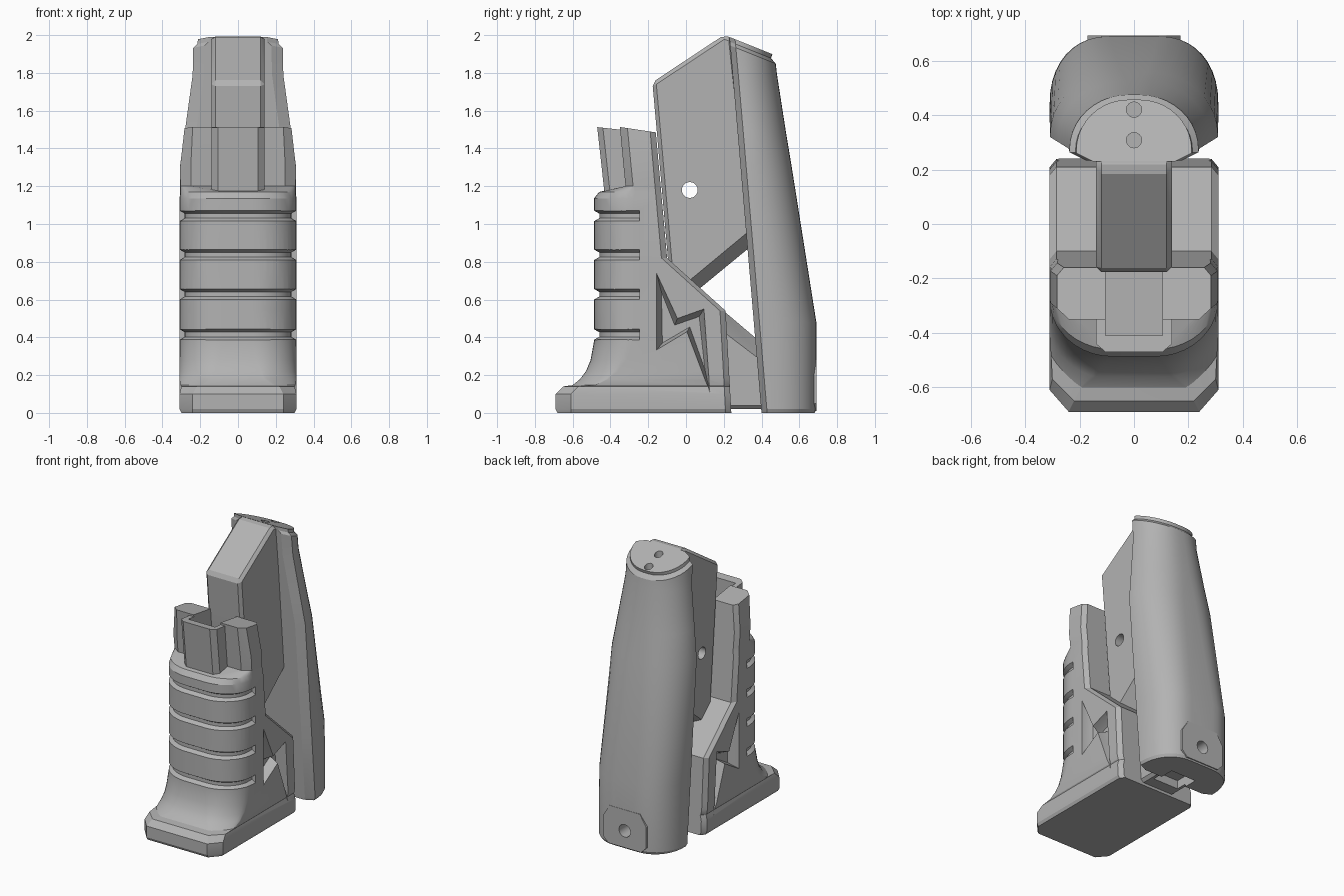
import bpy, bmesh, math

cube = bpy.data.objects.get("Cube")
if cube:
    bpy.data.objects.remove(cube, do_unlink=True)

grey = bpy.data.materials.new("matte grey")
grey.use_nodes = True
grey.diffuse_color = (0.45, 0.45, 0.45, 1)
grey.node_tree.nodes["Principled BSDF"].inputs["Base Color"].default_value = (0.45, 0.45, 0.45, 1)


def loft(name, rings):
    """Skin a stack of equal-length point loops and cap both ends."""
    bm = bmesh.new()
    loops = [[bm.verts.new(p) for p in ring] for ring in rings]
    n = len(loops[0])
    for a, b in zip(loops, loops[1:]):
        for i in range(n):
            j = (i + 1) % n
            bm.faces.new((a[i], a[j], b[j], b[i]))
    bm.faces.new(loops[0][::-1])
    bm.faces.new(loops[-1])
    bmesh.ops.recalc_face_normals(bm, faces=bm.faces)
    mesh = bpy.data.meshes.new(name)
    bm.to_mesh(mesh)
    bm.free()
    mesh.materials.append(grey)
    ob = bpy.data.objects.new(name, mesh)
    bpy.context.collection.objects.link(ob)
    return ob


def place(pts, axis, a):
    order = {"x": lambda p, q: (a, p, q), "y": lambda p, q: (p, a, q), "z": lambda p, q: (p, q, a)}
    return [order[axis](p, q) for p, q in pts]


def prism(name, pts, axis, a, b):
    return loft(name, [place(pts, axis, a), place(pts, axis, b)])


def circle(p, q, r, n=24):
    return [(p + r * math.cos(math.tau * i / n), q + r * math.sin(math.tau * i / n)) for i in range(n)]


def mirrored(half):
    return half + [(-x, y) for x, y in half[::-1]]


def arc(yr, d, w, depth, flat, power, steps=10):
    """Half of a rounded end, from the side to the middle."""
    pts = []
    for i in range(steps + 1):
        t = i / steps * math.pi / 2
        c, s = max(math.cos(t), 0) ** (2 / power), math.sin(t) ** (2 / power)
        pts.append((flat + (w - flat) * c, yr - d * depth * (1 - s)))
    return pts


def section(z, yr, yf, w, depth, flat, power, chamfer, tilt=0):
    """Plan loop with a rounded end at yr and a chamfered flat end at yf."""
    d = 1 if yr > yf else -1
    half = [(w - chamfer[0], yf), (w, yf + d * chamfer[1])] + arc(yr, d, w, depth, flat, power)
    return [(x, y, z + tilt * (y - yf)) for x, y in mirrored(half)]


def apply_modifiers(ob):
    bpy.ops.object.select_all(action="DESELECT")
    bpy.context.view_layer.objects.active = ob
    ob.select_set(True)
    for m in list(ob.modifiers):
        bpy.ops.object.modifier_apply(modifier=m.name)


def cut(ob, *cutters):
    for c in cutters:
        m = ob.modifiers.new("cut", "BOOLEAN")
        m.operation = "DIFFERENCE"
        m.solver = "EXACT"
        m.object = c
        c.hide_render = True
    apply_modifiers(ob)


def back_line(z):
    """Rear edge of the front body at a height."""
    line = [(0, 0.24), (0.54, 0.21), (0.82, -0.10), (1.6, -0.17)]
    for (z0, y0), (z1, y1) in zip(line, line[1:]):
        if z <= z1:
            return y0 + (y1 - y0) * (z - z0) / (z1 - z0)


# Front body: foot, fillet, grip column, shoulder and neck
body_rings = [
    (0, -0.68, 0.30, 0.07, 0.24, 1), (0.02, -0.69, 0.31, 0.08, 0.24, 1),
    (0.10, -0.69, 0.31, 0.08, 0.24, 1), (0.14, -0.65, 0.30, 0.08, 0.22, 1),
    (0.147, -0.60, 0.305, 0.12, 0.19, 1.2), (0.18, -0.56, 0.31, 0.15, 0.14, 1.5),
    (0.22, -0.53, 0.31, 0.17, 0.12, 1.7), (0.28, -0.505, 0.31, 0.19, 0.10, 1.9),
    (0.38, -0.487, 0.31, 0.21, 0.08, 2), (0.54, -0.487, 0.31, 0.21, 0.08, 2),
    (0.82, -0.487, 0.31, 0.21, 0.08, 2), (1.135, -0.487, 0.31, 0.21, 0.08, 2),
    (1.17, -0.46, 0.305, 0.19, 0.08, 2), (1.2, -0.32, 0.305, 0.04, 0.25, 1),
    (1.3, -0.33, 0.307, 0.04, 0.25, 1), (1.485, -0.35, 0.283, 0.04, 0.24, 1)]
body = loft("front_body", [section(z, yr, back_line(z), w, dep, fl, p, (0.025, 0.03),
                                   -0.15 if z > 1.4 else 0)
                           for z, yr, w, dep, fl, p in body_rings])

# Raised tongue on the neck
tongue_plan = mirrored([(0.14, -0.26), (0.14, -0.40), (0.105, -0.43)])
tongue = loft("neck_tongue", [place(tongue_plan, "z", 1.15),
                              [(x, y - 0.04, 1.47 - 0.11 * (y + 0.04)) for x, y in tongue_plan]])

# Finger grooves
grooves = []
for z in (1.043, 0.837, 0.628, 0.415):
    rings = []
    for dz, inset in ((-0.03, -0.003), (-0.012, 0.028), (0.012, 0.028), (0.03, -0.003)):
        inner = arc(-0.487 + inset, -1, 0.31 - inset, 0.20 - inset, 0.08, 2)
        half = [(0.4, -0.6), (0.4, -0.245), (0.31 - inset, -0.245)] + inner
        rings.append(place(mirrored(half), "z", z + dz))
    grooves.append(loft("groove_cutter", rings))

# Zigzag recess on both sides
zigzag = [(-0.155, 0.737), (-0.045, 0.50), (0.095, 0.55), (0.127, 0.106), (0.005, 0.43), (-0.155, 0.334)]
inner_zigzag = [(-0.13, 0.64), (-0.06, 0.465), (0.07, 0.51), (0.10, 0.23), (0.02, 0.455), (-0.125, 0.37)]
recesses = [loft("recess_cutter", [place(zigzag, "x", s * 0.33), place(zigzag, "x", s * 0.309),
                                   place(inner_zigzag, "x", s * 0.24)]) for s in (-1, 1)]
pocket = prism("pocket_cutter", [(-0.105, -0.41), (0.105, -0.41), (0.105, -0.10), (-0.105, -0.10)],
               "z", 1.3, 1.7)
cut(body, pocket, *grooves, *recesses)
cut(tongue, pocket)

# Centre plate with bevelled edges
plate = prism("centre_plate", [(-0.178, 1.75), (0.20, 2.0), (0.245, 1.985), (0.45, 0.02), (0.1, 0.02),
                               (0.1, 0.5), (-0.09, 0.75), (-0.152, 1.46)], "x", -0.14, 0.14)
bevel = plate.modifiers.new("bevel", "BEVEL")
bevel.width = 0.02
bevel.segments = 1
apply_modifiers(plate)

# Window with sloping edges, and the pin hole
wide = [(-0.02, 0.67), (0.36, 0.985), (0.42, 0.26), (0.17, 0.45)]
narrow = [(0.05, 0.64), (0.36, 0.895), (0.40, 0.37), (0.17, 0.565)]
window = loft("window_cutter", [place(wide, "x", -0.141), place(narrow, "x", -0.02),
                                place(narrow, "x", 0.02), place(wide, "x", 0.141)])
pin = prism("pin_cutter", circle(0.02, 1.18, 0.042), "x", -0.3, 0.3)
slot = prism("slot_cutter", [(-0.1, 0.32), (0.1, 0.32), (0.1, 0.5), (-0.1, 0.5)], "z", -0.1, 0.08)
cut(plate, window, pin, slot)

# Rear grip: tapered shell with a slanted cap
edge = (0.06, 0.03)
grip_rings = [
    (0, 0.68, 0.40, 0.30, 0.24, 0.09, 2.2, 0), (0.02, 0.69, 0.398, 0.31, 0.25, 0.09, 2.2, 0),
    (0.48, 0.69, 0.359, 0.31, 0.26, 0.09, 2.2, 0), (1.3, 0.56, 0.289, 0.308, 0.23, 0.05, 2, 0),
    (1.5, 0.527, 0.272, 0.28, 0.215, 0.03, 2, 0), (1.79, 0.482, 0.247, 0.24, 0.2, 0.02, 2, 0),
    (1.945, 0.475, 0.234, 0.237, 0.2, 0.02, 2, -0.4), (1.965, 0.45, 0.232, 0.215, 0.18, 0.02, 2, -0.4),
    (1.99, 0.457, 0.23, 0.212, 0.185, 0.02, 2, -0.4)]
grip = loft("rear_grip", [section(z, yr, yf, w, dep, fl, p, edge, tilt)
                          for z, yr, yf, w, dep, fl, p, tilt in grip_rings])
pad = prism("rear_pad", mirrored([(0.13, 0.01), (0.17, 0.05), (0.17, 0.20), (0.12, 0.28)]), "y", 0.55, 0.692)

# Holes in the cap and the heel
cap_holes = [prism("cap_hole_cutter", circle(0, y, 0.028), "z", 1.8, 2.1) for y in (0.308, 0.42)]
heel_hole = prism("heel_hole_cutter", circle(0, 0.13, 0.045), "y", 0.52, 0.8)
cut(grip, slot, heel_hole, *cap_holes)
cut(pad, heel_hole)

# Drop the cutters and smooth the curved parts
for ob in [pocket, window, pin, slot, heel_hole] + grooves + recesses + cap_holes:
    bpy.data.objects.remove(ob, do_unlink=True)
for ob in (body, tongue, plate, grip, pad):
    bpy.ops.object.select_all(action="DESELECT")
    bpy.context.view_layer.objects.active = ob
    ob.select_set(True)
    bpy.ops.object.shade_smooth_by_angle(angle=math.radians(25))
